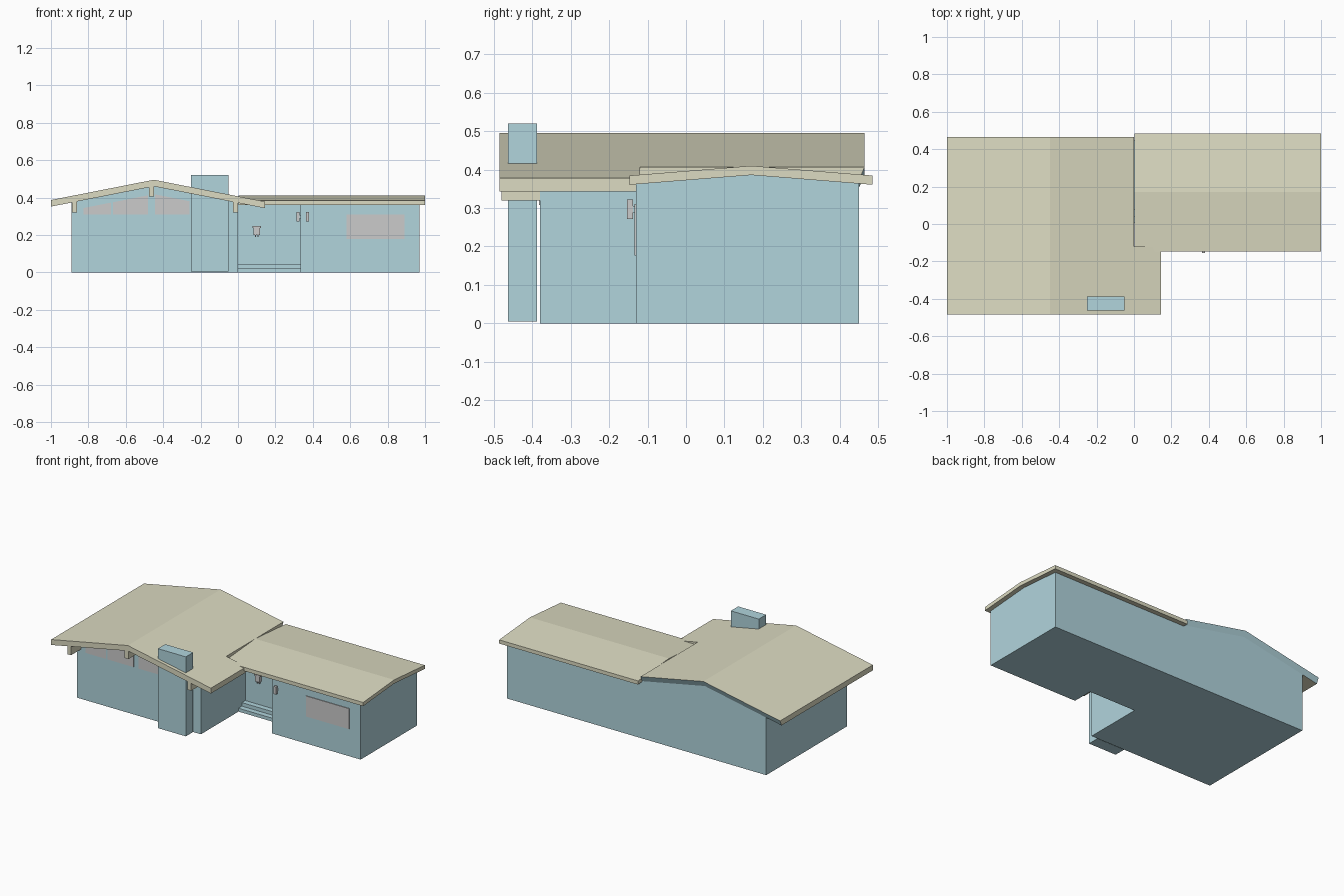
import bpy, bmesh

if "Cube" in bpy.data.objects:
    bpy.data.objects.remove(bpy.data.objects["Cube"])


def material(name, rgb):
    m = bpy.data.materials.new(name)
    m.diffuse_color = (*rgb, 1)
    m.use_nodes = True
    m.node_tree.nodes["Principled BSDF"].inputs["Base Color"].default_value = m.diffuse_color
    return m


WALL = material("wall_blue", (0.44, 0.66, 0.72))
ROOF = material("roof_khaki", (0.72, 0.71, 0.54))


def prism(name, profile, axis, lo, hi, mat=None, tweak=None):
    """Extrude a profile: (x, z) along 'y', or (y, z) along 'x'."""
    bm = bmesh.new()

    def point(a, z, t):
        return (a, t, z) if axis == 'y' else (t, a, z)
    ends = [[bm.verts.new(point(a, z, t)) for a, z in profile] for t in (lo, hi)]
    bm.faces.new(ends[0])
    bm.faces.new(ends[1])
    n = len(profile)
    for i in range(n):
        j = (i + 1) % n
        bm.faces.new((ends[0][i], ends[0][j], ends[1][j], ends[1][i]))
    bmesh.ops.recalc_face_normals(bm, faces=bm.faces)
    bm.normal_update()
    me = bpy.data.meshes.new(name)
    if mat:
        me.materials.append(mat)
    if tweak:
        tweak(bm, me)
    bm.to_mesh(me)
    bm.free()
    ob = bpy.data.objects.new(name, me)
    bpy.context.collection.objects.link(ob)
    return ob


def box(name, x0, x1, y0, y1, z0, z1, mat=None):
    return prism(name, [(x0, z0), (x1, z0), (x1, z1), (x0, z1)], 'y', y0, y1, mat)


RIDGE_X, THICK = -0.45, 0.035


def left_top(x):
    return 0.495 - 0.197 * abs(x - RIDGE_X)


def left_under(x):
    return left_top(x) - THICK


def right_top(y):
    return 0.41 - 0.08 * abs(y - 0.17)


def right_under(y):
    return right_top(y) - 0.024


# Walls: gabled left wing, right wing, recessed entry
prism("left_wing_walls", [(-0.89, 0), (0, 0), (0, left_under(0)),
      (RIDGE_X, left_under(RIDGE_X)), (-0.89, left_under(-0.89))], 'y', -0.38, 0.45, WALL)
for name, y0, x0, x1 in (("right_wing_walls", -0.13, 0.335, 0.97),
                         ("entry_wall", 0.075, 0.0, 0.335)):
    prism(name, [(y0, 0), (0.45, 0), (0.45, right_under(0.45)),
          (0.17, right_under(0.17)), (y0, right_under(y0))], 'x', x0, x1, WALL)

# Entry steps
box("lower_step", 0, 0.335, 0.005, 0.075, 0, 0.022, WALL)
box("upper_step", 0, 0.335, 0.04, 0.075, 0.022, 0.045, WALL)

# Chimney
box("chimney", -0.25, -0.05, -0.463, -0.388, 0.005, 0.52, WALL)


# Left roof: rear gable fascia slopes back to the wall and is wall-coloured
def rear_fascia(bm, me):
    me.materials.append(WALL)
    for f in bm.faces:
        if all(v.co.y > 0.4 for v in f.verts):
            f.material_index = 1
    for v in bm.verts:
        if v.co.y > 0.4 and v.co.z < left_top(v.co.x) - 0.01:
            v.co.y = 0.45


xs = (-1, RIDGE_X, 0)
prism("left_roof", [(x, left_top(x)) for x in xs] +
      [(x, left_under(x)) for x in reversed(xs)], 'y', -0.485, 0.465, ROOF, rear_fascia)
prism("left_roof_porch", [(0, left_top(0)), (0.145, left_top(0.145)),
      (0.145, left_under(0.145)), (0, left_under(0))], 'y', -0.485, -0.12, ROOF)

# Right roof
ys = (-0.147, 0.17, 0.485)
prism("right_roof", [(y, right_top(y)) for y in ys] +
      [(y, right_under(y)) for y in reversed(ys)], 'x', 0.004, 1.0, ROOF)

# Beam ends carrying the front overhang
for i, (x0, x1, z) in enumerate(((-0.888, -0.861, 0.32), (-0.477, -0.45, 0.405),
                                 (-0.027, 0.0, 0.32))):
    prism(f"roof_beam_{i + 1}", [(x0, z), (x1, z), (x1, left_under(x1) + 0.005),
          (x0, left_under(x0) + 0.005)], 'y', -0.48, -0.38, ROOF)

# Clerestory windows with tops following the roof pitch
for i, (x0, x1) in enumerate(((-0.825, -0.68), (-0.667, -0.48), (-0.445, -0.26))):
    prism(f"clerestory_window_{i + 1}", [(x0, 0.308), (x1, 0.308),
          (x1, left_under(x1) - 0.042), (x0, left_under(x0) - 0.042)], 'y', -0.383, -0.378)

# Right wing window
box("right_window", 0.58, 0.89, -0.134, -0.128, 0.177, 0.31)

# Letter box by the entry
box("letter_box", 0.083, 0.117, 0.055, 0.078, 0.2, 0.238)
box("letter_box_lid", 0.078, 0.122, 0.05, 0.078, 0.238, 0.247)
for x in (0.09, 0.104):
    box("letter_box_hook", x, x + 0.006, 0.06, 0.075, 0.188, 0.2)

# Wall lamps on the front and inside the entry
box("front_lamp", 0.364, 0.38, -0.154, -0.138, 0.272, 0.322)
box("front_lamp_mount", 0.367, 0.377, -0.14, -0.128, 0.288, 0.306, WALL)
box("entry_lamp", 0.314, 0.328, -0.07, -0.054, 0.272, 0.322)
box("entry_lamp_mount", 0.326, 0.338, -0.067, -0.057, 0.288, 0.306, WALL)
